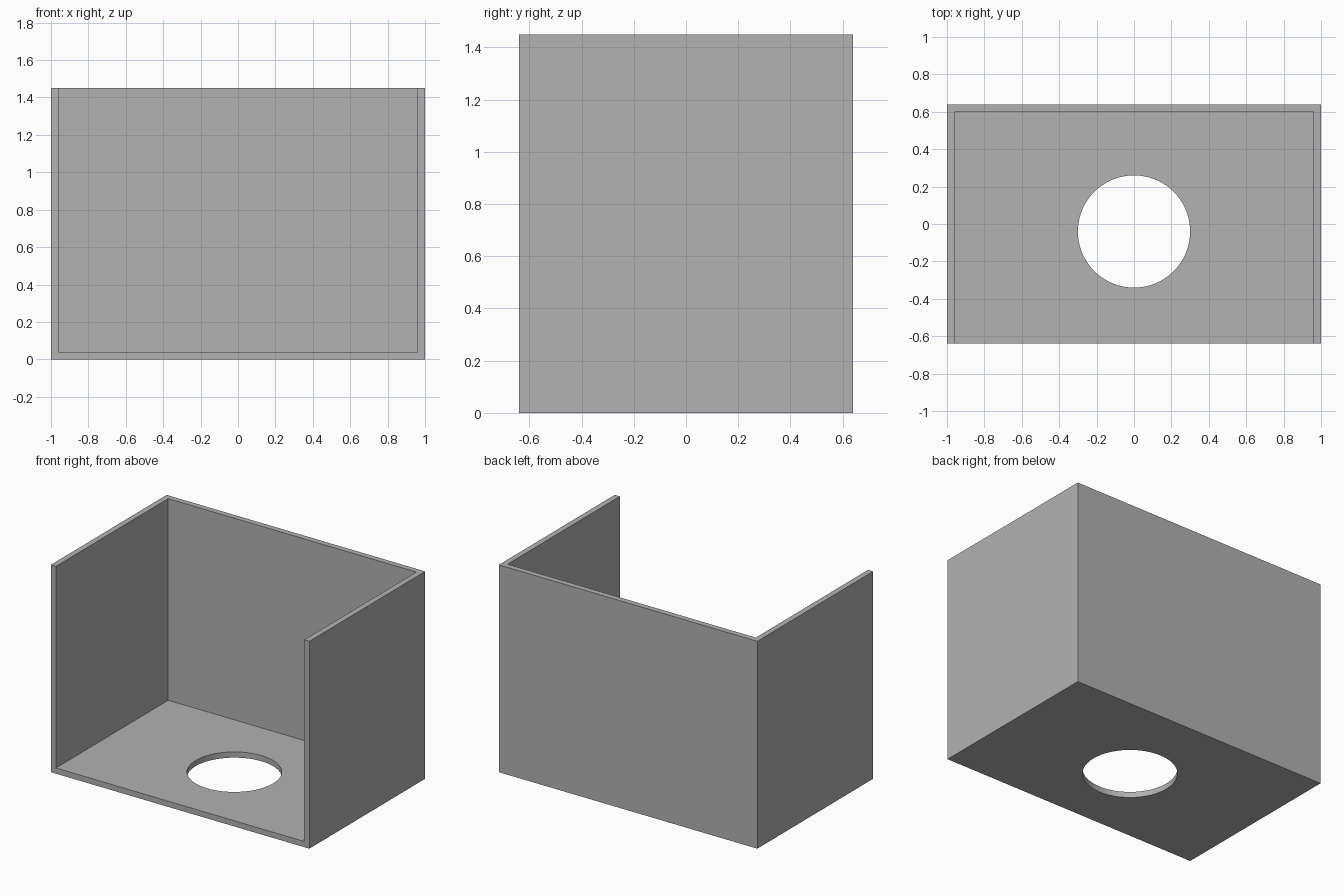
import bpy

if "Cube" in bpy.data.objects:
    bpy.data.objects.remove(bpy.data.objects["Cube"], do_unlink=True)

WIDTH, DEPTH, HEIGHT, WALL = 2.0, 1.28, 1.45, 0.04
HOLE_RADIUS, HOLE_Y = 0.3, -0.04

grey = bpy.data.materials.new("plain grey")
grey.use_nodes = True
colour = (0.445, 0.445, 0.445, 1)
grey.diffuse_color = colour
grey.node_tree.nodes["Principled BSDF"].inputs["Base Color"].default_value = colour


def box(name, low, high):
    centre = [(a + b) / 2 for a, b in zip(low, high)]
    bpy.ops.mesh.primitive_cube_add(size=1, location=centre)
    ob = bpy.context.object
    ob.name = name
    ob.scale = [b - a for a, b in zip(low, high)]
    bpy.ops.object.transform_apply(location=True, rotation=False, scale=True)
    ob.data.materials.append(grey)
    return ob


def cut(target, cutter):
    cutter.hide_render = True
    bpy.context.view_layer.objects.active = target
    mod = target.modifiers.new("cut", "BOOLEAN")
    mod.operation, mod.solver, mod.object = "DIFFERENCE", "EXACT", cutter
    bpy.ops.object.modifier_apply(modifier=mod.name)
    bpy.data.objects.remove(cutter, do_unlink=True)


# Housing: floor, back and two side walls in one piece
x, y = WIDTH / 2, DEPTH / 2
housing = box("open_housing", (-x, -y, 0), (x, y, HEIGHT))

# Hollow, open at the front and the top
cut(housing, box("hollow_cutter", (-x + WALL, -y - 1, WALL),
                 (x - WALL, y - WALL, HEIGHT + 1)))

# Round hole through the floor
bpy.ops.mesh.primitive_cylinder_add(vertices=96, radius=HOLE_RADIUS, depth=0.4,
                                    location=(0, HOLE_Y, 0))
hole = bpy.context.object
hole.name = "hole_cutter"
hole.data.materials.append(grey)
cut(housing, hole)

# Smooth hole wall, sharp corners
bpy.ops.object.select_all(action="DESELECT")
housing.select_set(True)
bpy.context.view_layer.objects.active = housing
bpy.ops.object.shade_smooth_by_angle()
